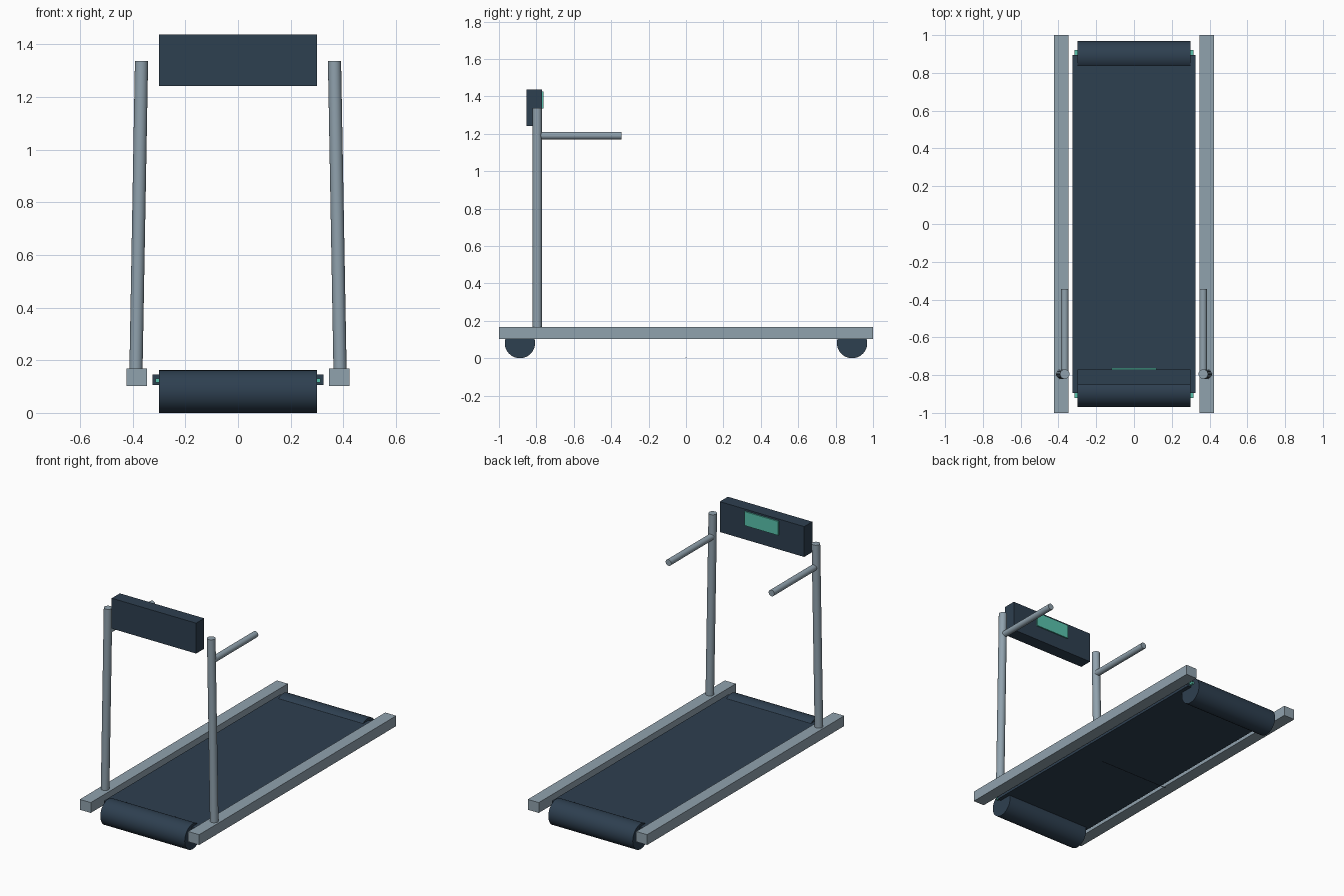
import bpy
import math
from mathutils import Vector

if "Cube" in bpy.data.objects:
    bpy.data.objects.remove(bpy.data.objects["Cube"])


def material(name, rgb):
    m = bpy.data.materials.new(name)
    m.diffuse_color = (*rgb, 1.0)
    m.use_nodes = True
    m.node_tree.nodes["Principled BSDF"].inputs["Base Color"].default_value = m.diffuse_color
    return m


NAVY = material("dark navy", (0.027, 0.050, 0.080))
STEEL = material("blue grey steel", (0.28, 0.36, 0.42))
MINT = material("mint green", (0.10, 0.55, 0.42))


def finish(name, mat):
    ob = bpy.context.object
    ob.name = name
    ob.data.materials.append(mat)
    bpy.ops.object.shade_smooth_by_angle(angle=math.radians(35))
    return ob


def box(name, mat, lo, hi):
    """Box between two opposite corners."""
    lo, hi = Vector(lo), Vector(hi)
    bpy.ops.mesh.primitive_cube_add(size=1, location=(lo + hi) / 2)
    bpy.context.object.scale = hi - lo
    bpy.ops.object.transform_apply(location=False, rotation=False, scale=True)
    return finish(name, mat)


def rod(name, mat, start, end, radius, sides=32):
    """Cylinder between two points."""
    start, end = Vector(start), Vector(end)
    axis = end - start
    bpy.ops.mesh.primitive_cylinder_add(
        vertices=sides, radius=radius, depth=axis.length,
        location=(start + end) / 2,
        rotation=axis.to_track_quat('Z', 'Y').to_euler())
    return finish(name, mat)


# Running deck, with a coloured under-layer showing at its corners
box("running_deck", NAVY, (-0.325, -0.895, 0.105), (0.325, 0.895, 0.146))
box("deck_underlayer", MINT, (-0.314, -0.92, 0.115), (0.314, 0.92, 0.130))

# Rollers at both ends
for end, y in (("front", -0.888), ("rear", 0.888)):
    rod(end + "_roller", NAVY, (-0.3, y, 0.081), (0.3, y, 0.081), 0.081, 48)

# Thin cross wire beneath the deck
rod("cross_wire", NAVY, (-0.25, 0, 0.002), (0.25, 0, 0.002), 0.002, 8)

# Side rails, leaning posts and hand grips
for side, s in (("left", -1), ("right", 1)):
    box(side + "_rail", STEEL,
        (s * 0.385 - 0.039, -1, 0.102), (s * 0.385 + 0.039, 1, 0.168))
    rod(side + "_post", STEEL,
        (s * 0.388, -0.795, 0.14), (s * 0.3665, -0.795, 1.337), 0.025)
    rod(side + "_hand_grip", STEEL,
        (s * 0.366, -0.795, 1.19), (s * 0.366, -0.345, 1.19), 0.02)

# Console with a screen facing the runner
box("console", NAVY, (-0.3, -0.853, 1.242), (0.3, -0.771, 1.437))
box("console_screen", MINT, (-0.12, -0.772, 1.335), (0.12, -0.763, 1.425))
